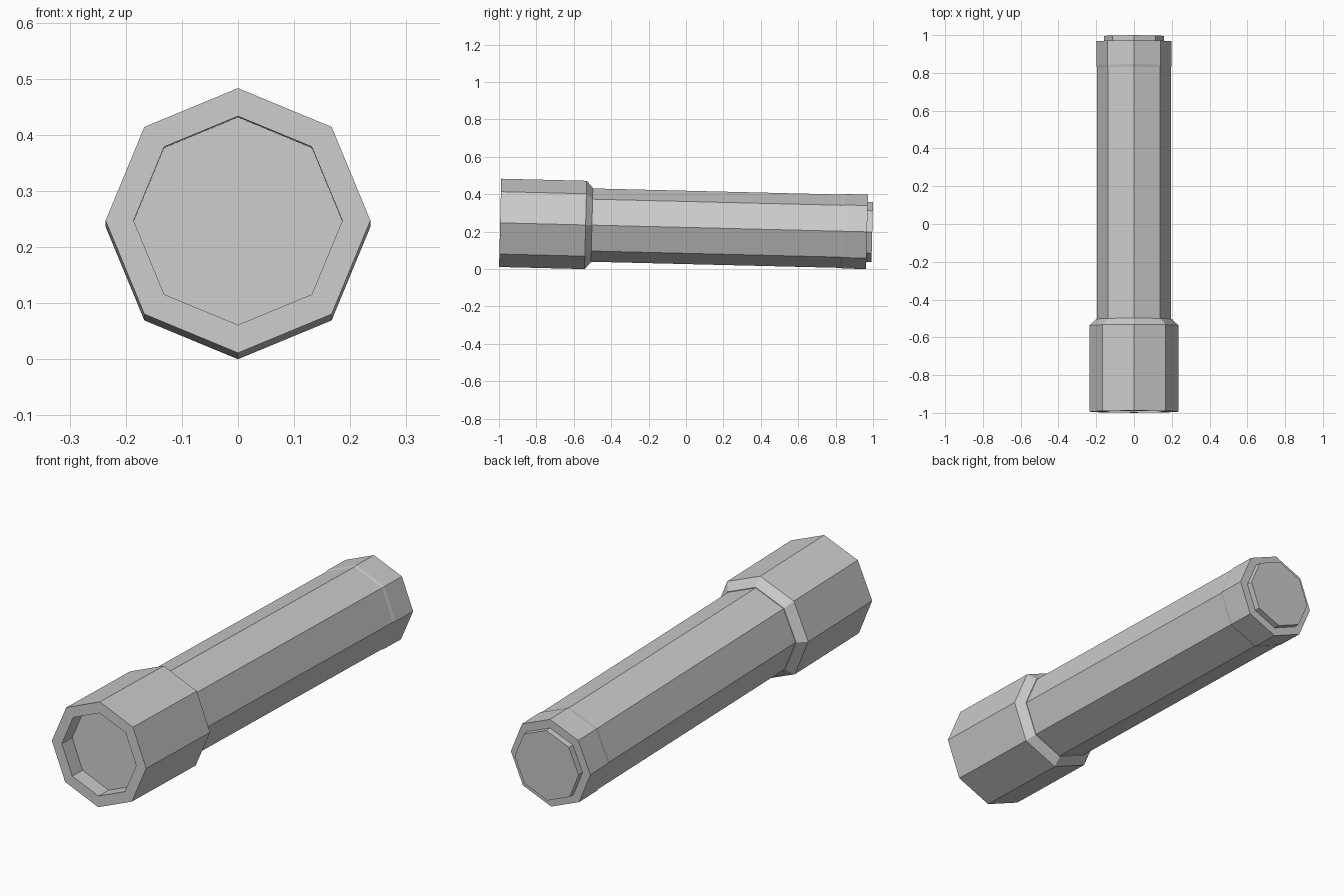
import bpy, bmesh
from math import sin, cos, pi
from mathutils import Matrix

if "Cube" in bpy.data.objects:
    bpy.data.objects.remove(bpy.data.objects["Cube"])

SIDES = 8
# The whole torch leans nose-up so head and tail rims both touch the ground
TILT = Matrix.Translation((0, 0, 0.2228)) @ Matrix.Rotation(-0.0245, 4, 'X')


def lathe(name, profile):
    """Flat-faced octagonal lathe along y; profile = (y, radius), ordered front to back."""
    bm = bmesh.new()
    rings = []
    for y, r in profile:
        if r == 0:
            rings.append(None)
            continue
        rings.append([bm.verts.new((r * cos(2 * pi * i / SIDES), y, r * sin(2 * pi * i / SIDES)))
                      for i in range(SIDES)])
    for a, b in zip(rings, rings[1:]):
        if a is None:
            bm.faces.new(b)
        elif b is None:
            bm.faces.new(a[::-1])
        else:
            for i in range(SIDES):
                j = (i + 1) % SIDES
                bm.faces.new((a[i], a[j], b[j], b[i]))
    bm.normal_update()
    mesh = bpy.data.meshes.new(name)
    bm.to_mesh(mesh)
    bm.free()
    obj = bpy.data.objects.new(name, mesh)
    obj.matrix_world = TILT
    bpy.context.collection.objects.link(obj)
    return obj


# Recessed lens at the front
lathe("lens", [(-0.92, 0), (-0.92, 0.186)])
# Head: recess wall, front rim, barrel, taper down to the body
lathe("head", [(-0.92, 0.186), (-0.994, 0.186), (-0.994, 0.236),
               (-0.537, 0.236), (-0.503, 0.199), (-0.503, 0.196)])
# Long grip
lathe("body", [(-0.503, 0.196), (0.828, 0.196)])
# Tail cap, slightly wider than the grip
lathe("tail_cap", [(0.828, 0.196), (0.842, 0.199), (0.968, 0.199), (0.968, 0.16)])
# Raised switch button on the tail
lathe("tail_button", [(0.968, 0.16), (0.996, 0.16), (0.996, 0)])
